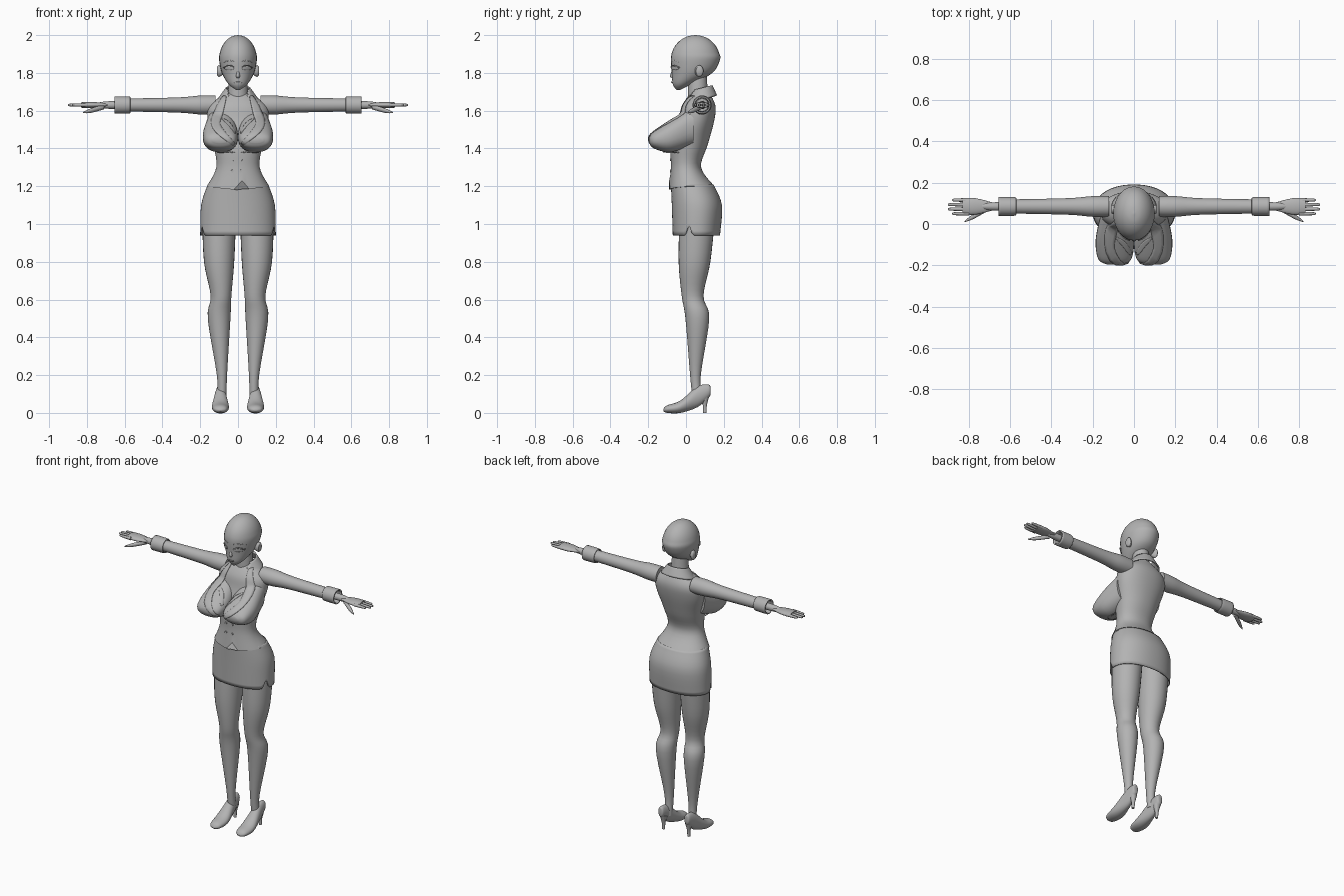
import bpy, math
from mathutils import Vector
from mathutils.bvhtree import BVHTree
import bmesh

default_cube = bpy.data.objects.get("Cube")
if default_cube:
    bpy.data.objects.remove(default_cube)

GREY = (.45, .45, .45, 1)
material = bpy.data.materials.new("plain grey")
material.use_nodes = True
material.diffuse_color = GREY
material.node_tree.nodes["Principled BSDF"].inputs["Base Color"].default_value = GREY


def blend(before, start, end, after, t):
    """Catmull-Rom value between start and end."""
    leave, arrive = (end - before) / 2, (after - start) / 2
    rise = t * t * (3 - 2 * t)
    return start + (end - start) * rise + t * (1 - t) * (leave * (1 - t) - arrive * t)


def smooth_rows(rows, steps=5):
    result = []
    last = len(rows) - 1
    for i in range(last):
        four = rows[max(i - 1, 0)], rows[i], rows[i + 1], rows[min(i + 2, last)]
        for k in range(steps):
            result.append(tuple(blend(*values, k / steps) for values in zip(*four)))
    return result + [rows[-1]]


def bridge(bm, first, second, closed):
    count = len(first)
    for i in range(count if closed else count - 1):
        j = (i + 1) % count
        bm.faces.new((first[i], first[j], second[j], second[i]))


def finish(name, bm, mirror=False, thickness=0):
    bmesh.ops.recalc_face_normals(bm, faces=bm.faces)
    mesh = bpy.data.meshes.new(name)
    bm.to_mesh(mesh)
    bm.free()
    mesh.materials.append(material)
    mesh.shade_smooth()
    mesh.set_sharp_from_angle(angle=math.radians(50))
    part = bpy.data.objects.new(name, mesh)
    bpy.context.collection.objects.link(part)
    if thickness:
        solid = part.modifiers.new("thickness", "SOLIDIFY")
        solid.thickness = thickness
        solid.offset = -1
    if mirror:
        part.modifiers.new("mirror", "MIRROR").use_mirror_merge = False
    return part


def loft(name, rows, axis="z", sides=28, power=2, caps=True, shape=None, drop=None, **options):
    """Rows hold the place along the axis, two centre values and two radii."""
    bm = bmesh.new()
    rings = []
    for along, a, b, radius_a, radius_b in smooth_rows(rows):
        ring = []
        for i in range(sides):
            angle = math.tau * i / sides
            c, s = math.cos(angle), math.sin(angle)
            u = a + radius_a * math.copysign(abs(c) ** (2 / power), c)
            v = b + radius_b * math.copysign(abs(s) ** (2 / power), s)
            place = {"x": (along, u, v), "y": (u, along, v), "z": (u, v, along)}[axis]
            ring.append(bm.verts.new(shape(*place) if shape else place))
        rings.append(ring)
    for first, second in zip(rings, rings[1:]):
        bridge(bm, first, second, closed=True)
    if caps:
        bm.faces.new(rings[0])
        bm.faces.new(rings[-1])
    if drop:
        unwanted = [face for face in bm.faces if drop(face.calc_center_median())]
        bmesh.ops.delete(bm, geom=unwanted, context="FACES")
    return finish(name, bm, **options)


def body(name, rows, middle=0, **options):
    """Rows hold the place along the axis, half width, low edge and high edge."""
    return loft(name, [(along, middle, (low + high) / 2, half, (high - low) / 2)
                       for along, half, low, high in rows], **options)


def limb(name, rows, flat=1, **options):
    """Rows hold the place along the axis, two centre values and a radius."""
    return loft(name, [(along, a, b, radius, radius * flat) for along, a, b, radius in rows],
                mirror=True, **options)


def arm(name, rows, y=.085, **options):
    """Straight part of the outstretched arm, as (x, radius) rows."""
    return limb(name, [(x, y, 1.63, radius) for x, radius in rows], axis="x", **options)


def surface_of(*parts):
    verts, faces = [], []
    for part in parts:
        start = len(verts)
        verts += [v.co.copy() for v in part.data.vertices]
        faces += [[start + i for i in p.vertices] for p in part.data.polygons]
    return BVHTree.FromPolygons(verts, faces)


def front_point(surface, x, z, lift):
    hit = surface.ray_cast(Vector((x, -1, z)), Vector((0, 1, 0)))[0]
    return x, (hit.y if hit else 0) - lift, z


def strip(name, path, width, surface, lift=.004, mirror=True):
    """Tapered plate along an (x, z) path, laid on the front of a surface."""
    bm = bmesh.new()
    points = [Vector(p) for p in smooth_rows(path)]
    lines = []
    for i, point in enumerate(points):
        ahead, behind = points[min(i + 1, len(points) - 1)], points[max(i - 1, 0)]
        across = (ahead - behind).orthogonal().normalized()
        size = width * (.3 + .7 * math.sin(math.pi * i / (len(points) - 1)))
        spots = [point + across * size * (k / 4 - .5) for k in range(5)]
        lines.append([bm.verts.new(front_point(surface, *spot, lift)) for spot in spots])
    for first, second in zip(lines, lines[1:]):
        bridge(bm, first, second, closed=False)
    return finish(name, bm, mirror=mirror, thickness=.004)


# Head: a pointed jaw below a round skull
skull = []
for step in range(6):
    angle = step * .31
    reach = math.cos(angle)
    skull.append((1.87 + .13 * math.sin(angle), .1 * reach, .05 - .13 * reach, .05 + .13 * reach))
head = body("head", [(1.71, .01, -.05, -.03), (1.74, .05, -.07, .03),
                     (1.8, .085, -.075, .14)] + skull)
face = surface_of(head)
body("nose", [(1.77, .006, -.07, -.06), (1.785, .01, -.085, -.06), (1.83, .004, -.065, -.05)])
limb("ear", [(.08, .06, 1.81, .014), (.1, .07, 1.81, .022), (.11, .07, 1.81, .017)],
     flat=1.4, axis="x")
strip("eye", [(.02, 1.825), (.07, 1.825)], .02, face, lift=.002)
strip("eyelid", [(.02, 1.83), (.045, 1.84), (.075, 1.83)], .006, face)
strip("eyebrow", [(.02, 1.86), (.05, 1.865), (.08, 1.855)], .005, face, lift=.002)
strip("mouth", [(-.02, 1.75), (.02, 1.75)], .008, face, lift=.003, mirror=False)
body("neck", [(1.62, .06, .01, .12), (1.78, .046, .01, .11)])


# Jacket with a dipped, notched front hem
def jacket_hem(x, y, z):
    fade = max(0, 1 - (z - 1.2) / .07)
    if y < 0:
        notched = abs(x - .015) < .012
        z += fade * (.03 if notched else .1 * abs(x) - .02)
    return x, y, z


jacket = body("jacket", [
    (1.2, .165, -.09, .15), (1.3, .115, -.08, .08), (1.42, .13, -.08, .115),
    (1.55, .16, -.04, .15), (1.63, .15, -.02, .155), (1.7, .05, .03, .12)],
    sides=56, power=2.15, shape=jacket_hem)
bust = body("bust", [(-.195, .04, 1.43, 1.46), (-.17, .08, 1.4, 1.49),
                     (-.08, .093, 1.38, 1.55), (.04, .07, 1.42, 1.62)],
            middle=.093, axis="y", power=2.3, mirror=True)
chest = surface_of(jacket, bust)

# Lapels, blouse edge, seam and buttons
strip("lapel", [(.07, 1.68), (.1, 1.6), (.115, 1.52), (.02, 1.42)], .05, chest, lift=.007)
strip("blouse_edge", [(.085, 1.56), (.045, 1.53), (.012, 1.48)], .015, chest)
strip("jacket_seam", [(.015, 1.38), (.11, 1.38)], .008, chest)
for x in (-.03, .015):
    for z in (1.28, 1.34):
        y = front_point(chest, x, z, lift=.005)[1]
        loft("button", [(y, x, z, .007, .007), (y + .01, x, z, .008, .008)], axis="y", sides=12)

# Collar: wraps the back of the neck, open at the throat
body("collar", [(1.66, .11, -.01, .165), (1.72, .065, .02, .14)],
     sides=40, caps=False, thickness=.008,
     shape=lambda x, y, z: (x, y, z + (y - .08) / 4),
     drop=lambda centre: centre.y < .04 and abs(centre.x) < .055)


# Skirt with a slit at each side
def side_slit(x, y, z):
    lift = max(0, 1 - abs(y - .015) / .02) * .06
    return x, y, z + lift * max(0, 1 - (z - .94) / .12)


body("skirt", [(.94, .2, -.07, .18), (1.1, .195, -.075, .19), (1.21, .16, -.08, .145)],
     sides=72, power=2.15, shape=side_slit, caps=False, thickness=.007)

# Legs and heeled shoes
limb("leg", [(1.04, .1, .06, .09), (.8, .1, .045, .08), (.62, .09, .035, .055),
             (.5, .1, .06, .06), (.2, .085, .05, .027), (.08, .085, .06, .025)], flat=1.05)
body("shoe", [(-.12, .01, .01, .02), (-.1, .035, 0, .04), (-.03, .045, 0, .065),
              (.06, .03, .03, .14), (.12, .02, .08, .15), (.13, .01, .1, .13)],
     middle=.093, axis="y", mirror=True)
limb("shoe_heel", [(0, .09, .1, .009), (.04, .09, .1, .011), (.09, .09, .1, .024)], sides=14)

# Sleeves, turned cuffs and hands
arm("sleeve", [(.12, .05), (.2, .05), (.32, .04), (.6, .034)])
arm("cuff", [(.57, .04), (.58, .045), (.655, .046)], caps=False, thickness=.008)
arm("wrist", [(.6, .022), (.7, .019), (.75, .01)])
arm("palm", [(.68, .018), (.77, .04), (.83, .036)], flat=.4)
for i, finger in enumerate(["index", "middle", "ring", "little"]):
    tip = .88 if finger in ("index", "little") else .9
    arm(finger + "_finger", [(.8, .01), (tip - .01, .007), (tip, .002)],
        y=.05 + .022 * i, sides=12)
limb("thumb", [(.71, .075, 1.62, .013), (.78, .035, 1.6, .012), (.82, .012, 1.59, .003)],
     axis="x", sides=12)
